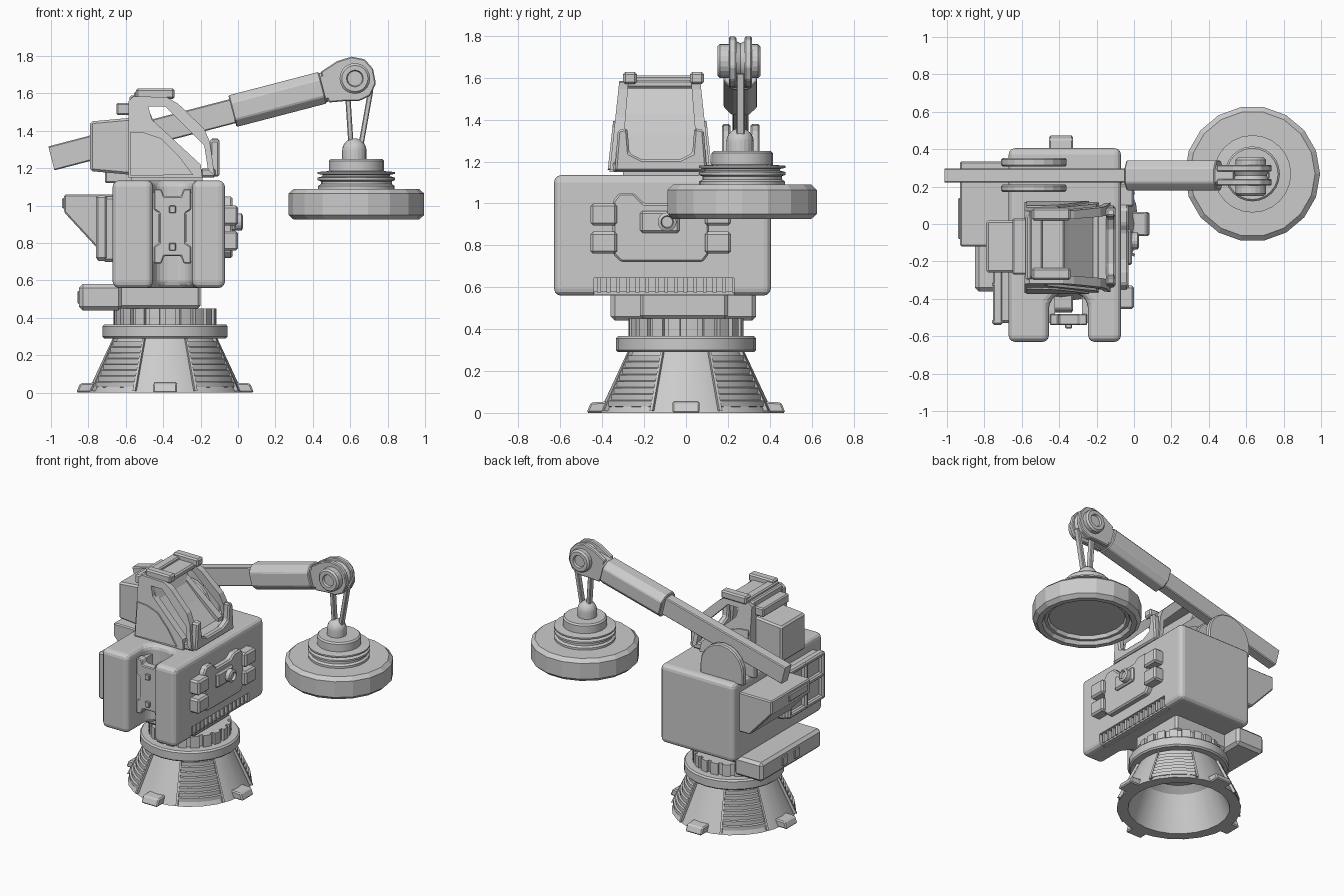
import bpy, bmesh, math
from mathutils import Matrix, Vector

if "Cube" in bpy.data.objects:
    bpy.data.objects.remove(bpy.data.objects["Cube"])

BX = -0.39            # base axis x
AY = 0.26             # boom plane y


def finish(name, bm, bevel=0, segs=1):
    bmesh.ops.remove_doubles(bm, verts=bm.verts, dist=1e-5)
    bmesh.ops.recalc_face_normals(bm, faces=bm.faces)
    me = bpy.data.meshes.new(name)
    bm.to_mesh(me)
    bm.free()
    ob = bpy.data.objects.new(name, me)
    bpy.context.collection.objects.link(ob)
    if bevel:
        m = ob.modifiers.new("bevel", 'BEVEL')
        m.width, m.segments, m.limit_method = bevel, segs, 'ANGLE'
    return ob


def prism(name, pts, axis, a, b, bevel=0, segs=1, fn=None):
    """Extrude a 2D outline along an axis from a to b; fn may reshape points."""
    put = {'x': lambda u, v, t: Vector((t, u, v)),
           'y': lambda u, v, t: Vector((u, t, v)),
           'z': lambda u, v, t: Vector((u, v, t))}[axis]
    fn = fn or (lambda p: p)
    bm = bmesh.new()
    lo = [bm.verts.new(fn(put(u, v, a))) for u, v in pts]
    hi = [bm.verts.new(fn(put(u, v, b))) for u, v in pts]
    n = len(pts)
    bm.faces.new(lo)
    bm.faces.new(hi)
    for i in range(n):
        j = (i + 1) % n
        bm.faces.new((lo[i], lo[j], hi[j], hi[i]))
    return finish(name, bm, bevel, segs)


def box(name, x0, x1, y0, y1, z0, z1, bevel=0, segs=1, fn=None):
    return prism(name, [(x0, y0), (x1, y0), (x1, y1), (x0, y1)], 'z', z0, z1, bevel, segs, fn)


def lathe(name, prof, c, n=24, axis='z', a0=0.0, a1=360.0, smooth=True):
    """Revolve a closed (radius, height) profile round an axis through c."""
    full = a1 - a0 >= 359.9
    c = Vector(c)
    bm = bmesh.new()
    rings = []
    for i in range(n if full else n + 1):
        a = math.radians(a0 + (a1 - a0) * i / n)
        ca, sa = math.cos(a), math.sin(a)
        put = {'z': lambda r, h: (r * ca, r * sa, h), 'y': lambda r, h: (r * ca, h, r * sa),
               'x': lambda r, h: (h, r * ca, r * sa)}[axis]
        rings.append([bm.verts.new(c + Vector(put(r, h))) for r, h in prof])
    m = len(prof)
    for i in range(n):
        p, q = rings[i], rings[(i + 1) % len(rings)]
        for k in range(m):
            l = (k + 1) % m
            if prof[k][0] > 1e-6 or prof[l][0] > 1e-6:
                bm.faces.new((p[k], p[l], q[l], q[k]))
    if not full:
        bm.faces.new(rings[0])
        bm.faces.new(rings[-1])
    ob = finish(name, bm)
    if smooth:
        for f in ob.data.polygons:
            f.use_smooth = True
        ob.data.set_sharp_from_angle(angle=0.3)
    return ob


# Conical pedestal with ribbed diagonal panels and four feet
lathe("pedestal_cone", [(.415, 0), (.28, .29), (.2, .29), (.25, .25), (.34, 0)], (BX, 0, 0), 24)
ribs = [(.37, .025)]
for i in range(8):
    z = .03 + i * .031
    ribs += [(.415 - z * .466 + .004, z), (.415 - (z + .027) * .466 + .016, z + .027)]
ribs.append((.27, .275))
for k in range(4):
    lathe("ribbed_panel", ribs, (BX, 0, 0), 4, 'z', 90 * k + 24, 90 * k + 66)
    for s in (22, 66):
        lathe("panel_strip", [(.40, .01), (.428, .01), (.296, .29), (.27, .29)], (BX, 0, 0), 1,
              'z', 90 * k + s, 90 * k + s + 2)
    rot = Matrix.Translation((BX, 0, 0)) @ Matrix.Rotation(math.pi / 2 * k, 4, 'Z')
    prism("foot", [(.36, 0), (.475, 0), (.455, .05), (.36, .055)], 'y', -.065, .065, .008,
          fn=lambda p: rot @ p)

# Collar, toothed slewing ring and neck
lathe("collar", [(.0, .29), (.325, .29), (.335, .3), (.335, .355), (.325, .366), (0, .366)], (BX, 0, 0))
lathe("ring_core", [(0, .36), (.255, .36), (.255, .45), (0, .45)], (BX, 0, 0))
for k in range(20):
    lathe("ring_tooth", [(.23, .366), (.275, .366), (.275, .45), (.23, .45)], (BX, 0, 0), 2,
          'z', k * 18, k * 18 + 12)
box("neck", -.66, -.2, -.22, .2, .45, .6, .015)
box("rear_counterweight", -.85, -.62, -.36, .335, .44, .58, .02)
for y in (-.1, 0.04):
    box("counterweight_slot_trim", -.858, -.84, y, y + .06, .475, .545, .005)

# Main body: U-shaped plan with a front notch, and a lower vent
body = prism("main_body", [(-.67, -.63), (-.455, -.63), (-.455, -.42), (-.41, -.37), (-.29, -.37),
                           (-.245, -.42), (-.245, -.63), (-.07, -.63), (-.07, .405), (-.67, .405)],
             'z', .56, 1.135, .042, 3)
cut = box("vent_cutter", -.125, 0, -.44, .23, .5, .645)
cut.hide_render = True
cut.hide_set(True)
mod = body.modifiers.new("vent", 'BOOLEAN')
mod.object, mod.operation, mod.solver = cut, 'DIFFERENCE', 'EXACT'
for i in range(15):
    y = -.425 + i * .046
    box("vent_fin", -.13, -.082, y, y + .018, .575, .65)
box("vent_sill", -.13, -.09, -.44, .23, .565, .58)

# Front latch panel in the notch
NX = -.35
prism("latch_plate", [(NX + u, v) for u, v in (
    (-.1, .69), (-.06, .69), (-.045, .73), (.045, .73), (.06, .69), (.1, .69), (.1, .78), (.07, .8),
    (.07, .96), (.1, .98), (.1, 1.09), (.06, 1.09), (.045, 1.05), (-.045, 1.05), (-.06, 1.09),
    (-.1, 1.09), (-.1, .98), (-.07, .96), (-.07, .8), (-.1, .78))], 'y', -.54, -.48, .006)
for s in (-1, 1):
    box("latch_rail", NX + s * .09 - .018, NX + s * .09 + .018, -.53, -.37, .7, 1.07)
    z = .88 + s * .1
    box("latch_hook", NX - .018, NX + .018, -.558, -.53, z - .02, z + .02, .004)

# Right side hatch with hinges and knob
prism("side_hatch", [(-.35, .76), (-.31, .72), (.08, .72), (.11, .76), (.11, .99), (.08, 1.03), (.0, 1.03),
                     (-.04, 1.0), (-.2, 1.0), (-.25, 1.05), (-.32, 1.05), (-.35, 1.01)],
      'x', -.09, -.03, .01)
for y0, y1 in ((-.455, -.33), (.09, .215)):
    for z in (.76, .895):
        box("hinge_block", -.09, 0, y0, y1, z, z + .105, .012)
box("knob_mount", -.05, -.01, -.22, -.03, .86, .965, .012)
lathe("knob", [(0, -.04), (.045, -.04), (.045, .02), (.03, .028), (.026, .01), (0, .01)],
      (0, -.09, .912), 16, 'x')

# Left side wedge vent and ladder frame
prism("rear_wedge", [(-.66, 1.06), (-.93, 1.06), (-.93, .965), (-.75, .77), (-.66, .77)], 'y', -.12, .335, .008)
box("wedge_vent", -.94, -.9, -.08, .14, .985, 1.04, .006)
box("frame_back", -.725, -.65, -.53, -.1, .7, 1.05, .015)
for y in (-.54, -.34, -.15):
    box("frame_post", -.76, -.7, y, y + .035, .71, 1.055, .012)
for z in (.705, .87, 1.02):
    box("frame_rung", -.755, -.7, -.53, -.12, z, z + .035, .01)


# Cabin, narrowing toward the roof
def taper(p):
    k = 1 - .2 * (p.z - 1.15) / .45
    return Vector((p.x, -.125 + (p.y + .125) * k, p.z))


box("cabin_turntable", -.57, -.19, -.3, .06, 1.12, 1.17)
prism("cabin_core", [(-.58, 1.15), (-.58, 1.56), (-.5, 1.56), (-.44, 1.43), (-.35, 1.33), (-.22, 1.2),
                     (-.13, 1.19), (-.13, 1.15)], 'y', -.335, .085, fn=taper)
for a, b, c, d in ((-.365, -.31, -.375, -.35), (.06, .115, .1, .125)):
    prism("cabin_side_frame", [(-.585, 1.15), (-.585, 1.56), (-.56, 1.585), (-.38, 1.58), (-.32, 1.545),
                               (-.18, 1.41), (-.15, 1.34), (-.125, 1.16), (-.16, 1.19), (-.18, 1.32),
                               (-.39, 1.53), (-.48, 1.53), (-.46, 1.46), (-.2, 1.22), (-.19, 1.15)],
          'y', a, b, fn=taper)
    prism("cabin_skirt", [(-.575, 1.16), (-.575, 1.395), (-.5, 1.39), (-.41, 1.36), (-.32, 1.27), (-.24, 1.165)],
          'y', c, d, fn=taper)
box("cabin_roof", -.58, -.37, -.34, .09, 1.55, 1.59, .01, fn=taper)
box("roof_bar", -.555, -.49, -.29, .075, 1.58, 1.61, .008)
for y in (-.3, .02):
    box("roof_clip", -.545, -.34, y, y + .065, 1.57, 1.627, .01)
box("roof_rear_box", -.65, -.57, -.27, .03, 1.485, 1.55, .008)
box("cabin_floor_lip", -.2, -.12, -.35, .1, 1.15, 1.2, .01)
prism("front_guard", [(-.34, 1.155), (.1, 1.155), (.085, 1.35), (.04, 1.36), (.03, 1.24), (-.03, 1.21),
                      (-.21, 1.21), (-.27, 1.24), (-.28, 1.36), (-.325, 1.35)], 'x', -.15, -.1, .01)
prism("engine_box", [(-.79, 1.185), (-.79, 1.45), (-.57, 1.47), (-.57, 1.165)], 'y', -.26, .02, .012)

# Boom supports on the back of the body
cheek = [(-.71, 1.12)] + [(-.535 + .175 * math.cos(t), 1.2 + .18 * math.sin(t))
                         for t in [math.pi * (1 - i / 10) for i in range(11)]] + [(-.36, 1.12)]
for a, b in ((.172, .212), (.308, .352)):
    prism("boom_cheek", cheek, 'y', a, b, .008)

# Boom, built level then tilted
tilt = Matrix.Translation((-.03, AY, 1.505)) @ Matrix.Rotation(-math.radians(14.6), 4, 'Y')


def up(p):
    return tilt @ p


def octagon(w, h, c):
    return [(-w, -h + c), (-w + c, -h), (w - c, -h), (w, -h + c), (w, h - c), (w - c, h), (-w + c, h), (-w, h - c)]


prism("boom_tail", octagon(.038, .066, .006), 'x', -1.0, .05, fn=up)
prism("boom_sleeve", octagon(.08, .087, .04), 'x', 0, .5, .006, fn=up)
prism("boom_neck", octagon(.055, .08, .02), 'x', .49, .6, fn=up)
for a, b in ((-.055, -.02), (.02, .055)):
    prism("boom_head_plate", [(.51, -.085), (.51, .085), (.61, .118), (.69, .122), (.755, .09), (.785, .03),
                              (.78, -.05), (.735, -.105), (.67, -.118), (.6, -.1)], 'y', a, b, .006, fn=up)
PIV = (.625, 0, 1.68)
lathe("head_pulley", [(0, AY - .03), (.1, AY - .03), (.085, AY), (.1, AY + .03), (0, AY + .03)], PIV, 20, 'y')
lathe("head_axle", [(0, AY - .095), (.04, AY - .095), (.045, AY - .11), (.07, AY - .11), (.082, AY - .098),
                    (.082, AY + .083), (.07, AY + .095), (.045, AY + .095), (.04, AY + .08), (0, AY + .08)],
      PIV, 20, 'y')

# Hanging links and lifting disc
MX, MY = .633, .268
for u0, u1 in ((.585, .605), (.71, .655)):
    prism("hanger_link", [(u0 - .014, 1.62), (u0 + .014, 1.62), (u1 + .014, 1.31), (u1 - .014, 1.31)],
          'y', AY - .02, AY + .02, .005)
dome = [(.065 * math.cos(t), 1.295 + .065 * math.sin(t)) for t in [math.pi / 2 * i / 6 for i in range(6)]]
lathe("hanger_dome", [(0, 1.24), (.065, 1.24)] + dome + [(0, 1.36)], (.622, MY - .01, 0), 20)
lathe("disc_hub", [(0, 1.08), (.205, 1.08), (.205, 1.105), (.19, 1.115), (.19, 1.13), (.207, 1.137),
                   (.207, 1.15), (.18, 1.157), (.18, 1.165), (.207, 1.17), (.207, 1.18), (.147, 1.185),
                   (.147, 1.24), (.137, 1.25), (0, 1.25)], (MX, MY, 0), 24)
lathe("lifting_disc", [(0, 1.09), (.335, 1.09), (.362, 1.065), (.362, .95), (.335, .925), (.3, .925), (.285, .95),
                       (.265, .95), (.255, .975), (0, .975)], (MX, MY, 0), 18, smooth=False)
